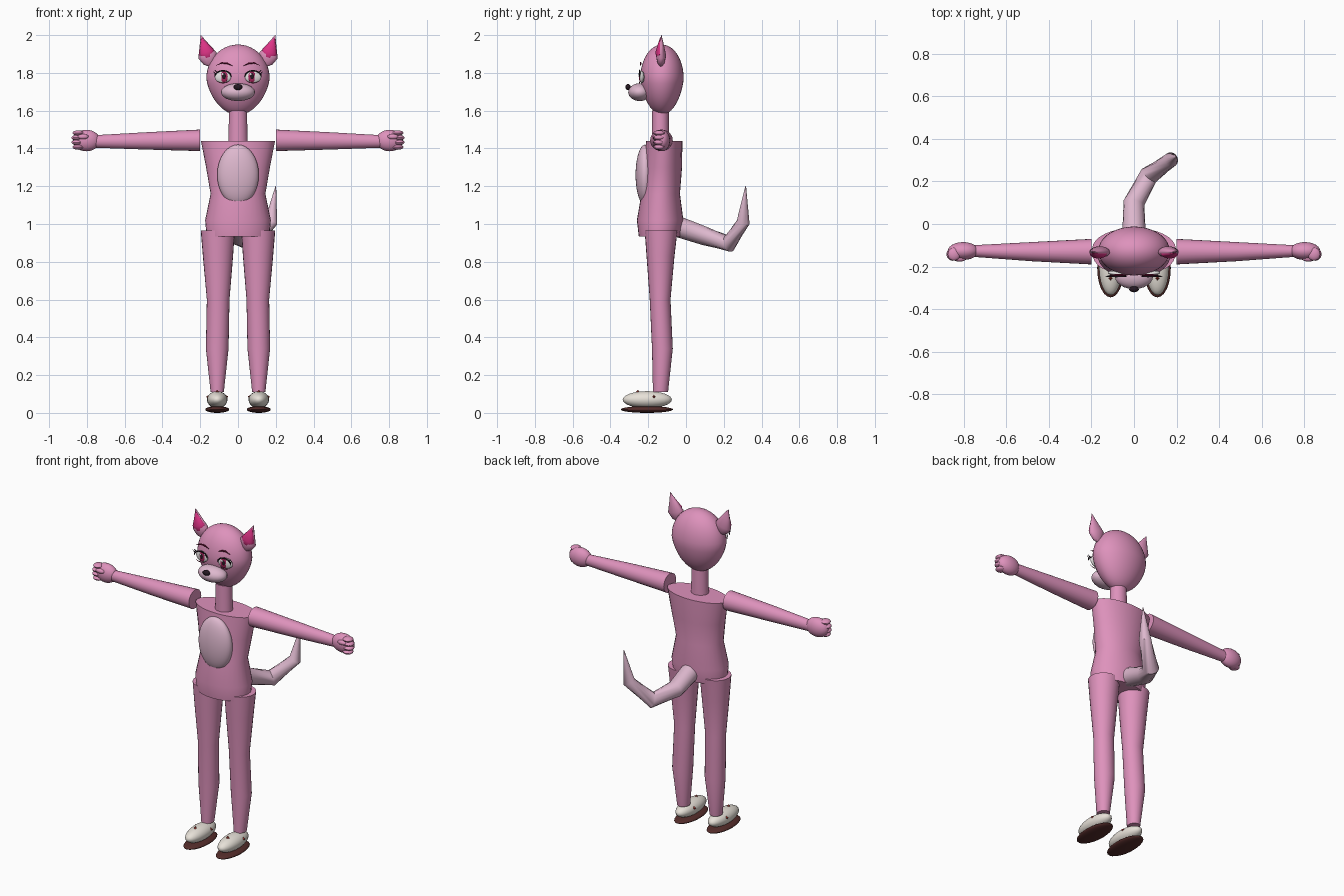
import bpy, bmesh
from math import sin, cos, pi
from mathutils import Vector, Matrix

old = bpy.data.objects.get("Cube")
if old:
    bpy.data.objects.remove(old, do_unlink=True)


def material(name, rgb):
    lin = [((c / 255 + 0.055) / 1.055) ** 2.4 for c in rgb]
    m = bpy.data.materials.new(name)
    m.use_nodes = True
    m.diffuse_color = (*lin, 1)
    m.node_tree.nodes["Principled BSDF"].inputs["Base Color"].default_value = (*lin, 1)
    return m


PINK = material("pink_fur", (222, 146, 188))
PALE = material("pale_fur", (222, 184, 206))
MAGENTA = material("inner_ear_magenta", (222, 52, 135))
DARK = material("nose_black", (38, 24, 34))
CREAM = material("shoe_cream", (232, 226, 217))
BROWN = material("sole_brown", (84, 44, 42))
RED = material("shoe_red", (165, 60, 52))
WHITE = material("eye_white", (238, 234, 234))
IRIS = material("iris_maroon", (165, 35, 90))
BROW = material("brow_crimson", (120, 20, 60))

parts = []


def finish(name, bm, mat):
    bmesh.ops.recalc_face_normals(bm, faces=bm.faces)
    me = bpy.data.meshes.new(name)
    bm.to_mesh(me)
    bm.free()
    me.materials.append(mat)
    ob = bpy.data.objects.new(name, me)
    bpy.context.collection.objects.link(ob)
    parts.append(ob)
    return ob


def loft(name, rings, mat, ref=(1, 0, 0), axis=None, segs=24):
    """Skin elliptical rings (x, y, z, radius along ref, radius across)."""
    bm = bmesh.new()
    pts = [Vector(r[:3]) for r in rings]
    loops = []
    for i, r in enumerate(rings):
        w = Vector(axis) if axis else pts[min(i + 1, len(pts) - 1)] - pts[max(i - 1, 0)]
        w.normalize()
        u = Vector(ref)
        u = (u - w * u.dot(w)).normalized()
        v = w.cross(u)
        angles = [2 * pi * k / segs for k in range(segs)]
        loops.append([bm.verts.new(pts[i] + u * r[3] * cos(a) + v * r[4] * sin(a)) for a in angles])
    for a, b in zip(loops, loops[1:]):
        for k in range(segs):
            j = (k + 1) % segs
            bm.faces.new((a[k], a[j], b[j], b[k]))
    bm.faces.new(loops[0])
    bm.faces.new(loops[-1])
    return finish(name, bm, mat)


def ball(name, centre, radii, mat, yaw=0, segs=24, shape=None):
    bm = bmesh.new()
    bmesh.ops.create_uvsphere(bm, u_segments=segs, v_segments=segs * 2 // 3, radius=1)
    if shape:
        for v in bm.verts:
            shape(v.co)
    bm.transform(Matrix.Translation(centre) @ Matrix.Rotation(yaw, 4, "Z") @ Matrix.Diagonal((*radii, 1)))
    return finish(name, bm, mat)


def stroke(name, pts, width, mat):
    """Thin line with pointed ends."""
    last = len(pts) - 1
    rings = [(*p, *[width * (0.25 if i in (0, last) else 1)] * 2) for i, p in enumerate(pts)]
    return loft(name, rings, mat, ref=(0, 1, 0), segs=6)


def chin(co):
    # narrow the lower half of the head
    if co.z < 0:
        co.x *= 1 + 0.15 * co.z
        co.y *= 1 + 0.15 * co.z
        co.z *= 1.07


# Trunk
loft("torso", [(0, -.14, .935, .166, .11), (0, -.137, 1.02, .174, .123),
               (0, -.134, 1.16, .145, .102), (0, -.122, 1.3, .169, .101),
               (0, -.115, 1.44, .196, .096)], PINK, axis=(0, 0, 1), segs=32)
ball("belly_patch", (0, -.217, 1.26), (.11, .05, .16), PALE, segs=32)
loft("neck", [(0, -.135, 1.42, .052, .046), (0, -.135, 1.6, .047, .044)], PINK, axis=(0, 0, 1))

# Head and muzzle
ball("head", (0, -.127, 1.77), (.168, .115, .18), PINK, segs=36, shape=chin)
ball("muzzle", (0, -.245, 1.698), (.09, .061, .047), PALE)
ball("nose", (0, -.307, 1.725), (.023, .014, .016), DARK, segs=16)

# Tail
loft("tail", [(0, -.04, .985, .055, .055), (0, .1, .936, .05, .049),
              (.07, .228, .897, .046, .046), (.175, .303, 1.01, .035, .035),
              (.2, .316, 1.2, .002, .002)], PALE, segs=16)

for s, side in ((1, "left"), (-1, "right")):
    # Legs
    loft(side + "_leg", [(s * .11, -.135, .11, .035, .04), (s * .11, -.125, .34, .06, .055),
                         (s * .105, -.137, .6, .06, .055), (s * .106, -.135, .83, .08, .074),
                         (s * .107, -.132, .965, .09, .087)], PINK, axis=(0, 0, 1))

    # Shoes with soles and small red points
    ball(side + "_shoe", (s * .11, -.205, .07), (.054, .13, .045), CREAM)
    ball(side + "_sole", (s * .11, -.207, .018), (.063, .138, .018), BROWN)
    for k, (dx, y, z) in enumerate(((.05, -.17, .085), (0, -.255, .114), (-.05, -.17, .085))):
        tip = Vector((s * dx, 0, .01 if dx else .03)).normalized() * .008
        c = Vector((s * (.11 + dx), y, z))
        loft(f"{side}_shoe_point_{k}", [(*(c - tip), .013, .013), (*(c + tip), .001, .001)],
             RED, ref=(0, 1, 0), segs=4)

    # Arms and fists
    loft(side + "_arm", [(s * .2, -.13, 1.443, .06, .057), (s * .48, -.13, 1.44, .045, .046),
                         (s * .76, -.127, 1.437, .027, .033)], PINK, ref=(0, 1, 0), axis=(s, 0, 0))
    ball(side + "_hand", (s * .803, -.127, 1.442), (.072, .042, .057), PINK)
    for k in range(4):
        ball(f"{side}_finger_{k}", (s * (.846 + .007 * sin(k * pi / 3)), -.142, 1.482 - k * .025),
             (.03, .031, .014), PINK, segs=12)
    ball(side + "_thumb", (s * .82, -.163, 1.462), (.03, .014, .014), PINK, segs=12)

    # Ears: rounded base, pointed tip, magenta hollow facing forward
    base, tip = Vector((s * .143, -.133, 1.835)), Vector((s * .197, -.13, 2.0))
    lean = tuple(tip - base)
    for name, mat, grow, dy in (("_ear", PINK, 1, 0), ("_inner_ear", MAGENTA, .82, -.011)):
        rings = []
        for t, a, b in ((0, .006, .008), (.12, .019, .035), (.35, .027, .051), (.68, .014, .025), (1, .001, .001)):
            t = t if grow == 1 else .2 + t * .72
            c = base.lerp(tip, t)
            rings.append((c.x, c.y + dy * (1 - t * .5), c.z, a * grow, b * grow))
        loft(side + name, rings, mat, ref=(0, 1, 0), axis=lean, segs=16)

    # Eyes
    turn = s * .15
    ball(side + "_eye", (s * .08, -.234, 1.778), (.044, .012, .032), WHITE, yaw=turn)
    ball(side + "_iris", (s * .074, -.243, 1.779), (.021, .005, .029), IRIS, yaw=turn, segs=18)
    ball(side + "_pupil", (s * .074, -.246, 1.782), (.011, .004, .017), DARK, yaw=turn, segs=12)
    ball(side + "_eye_glint", (s * .074 - .008, -.249, 1.793), (.006, .002, .007), WHITE, segs=10)
    arc = [(s * (.08 - .044 * cos(a)), -.246, 1.779 + .033 * sin(a))
           for a in (pi * k / 8 for k in range(9))]
    stroke(side + "_upper_lash", arc, .004, DARK)
    for k, (x, z) in enumerate(((.116, 1.795), (.108, 1.803))):
        stroke(f"{side}_lash_tip_{k}", [(s * x, -.244, z), (s * (x + .008), -.246, z + .004),
                                        (s * (x + .017), -.248, z + .014)], .003, DARK)
    lower = [(x, y, 1.779 - .033 * sin(pi * k / 8)) for k, (x, y, z) in enumerate(arc)]
    stroke(side + "_lower_lid", lower[2:7], .002, BROW)

    # Brows
    stroke(side + "_brow", [(s * x, -.24, z) for x, z in
                            ((.03, 1.838), (.055, 1.85), (.085, 1.853), (.115, 1.84))], .0045, BROW)

# Smooth shading with sharp rims
bpy.ops.object.select_all(action="DESELECT")
for ob in parts:
    ob.select_set(True)
bpy.context.view_layer.objects.active = parts[0]
bpy.ops.object.shade_smooth_by_angle(angle=pi / 4)
